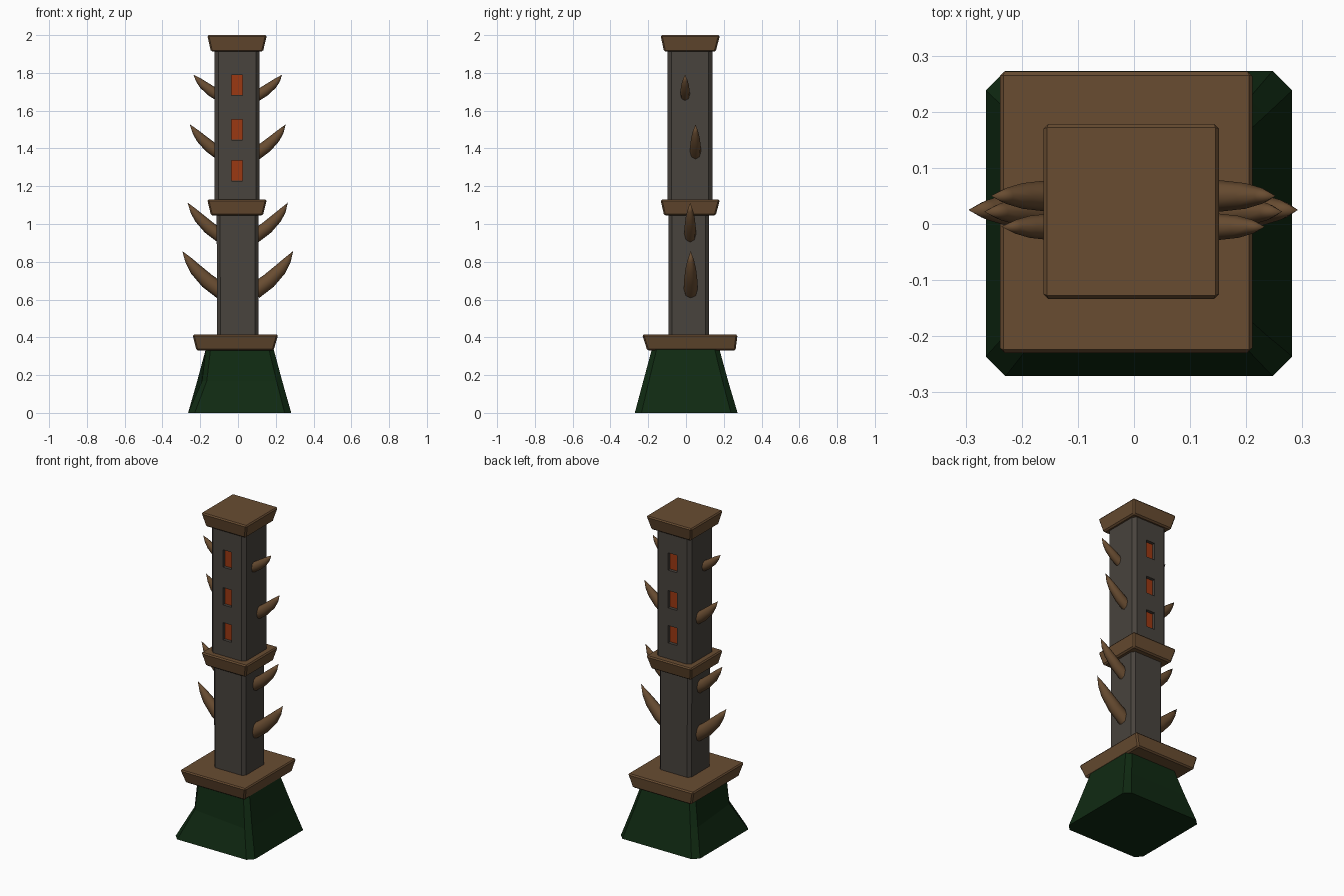
import bpy, bmesh
from mathutils import Vector
from math import cos, sin, pi

if "Cube" in bpy.data.objects:
    bpy.data.objects.remove(bpy.data.objects["Cube"])


def material(name, rgb):
    m = bpy.data.materials.new(name)
    m.diffuse_color = (*rgb, 1)
    m.use_nodes = True
    m.node_tree.nodes["Principled BSDF"].inputs["Base Color"].default_value = m.diffuse_color
    return m


WOOD = material("brown wood", (0.14, 0.073, 0.031))
STONE = material("grey stone", (0.065, 0.056, 0.047))
GREEN = material("dark green", (0.005, 0.023, 0.006))
GLOW = material("orange glow", (0.33, 0.04, 0.006))


def mesh_object(name, rings, mat, tip=None):
    """Skin a list of equal-length point rings; cap the ends (or close to a tip)."""
    bm = bmesh.new()
    loops = [[bm.verts.new(p) for p in r] for r in rings]
    n = len(loops[0])
    for a, b in zip(loops, loops[1:]):
        for i in range(n):
            j = (i + 1) % n
            bm.faces.new((a[i], a[j], b[j], b[i]))
    bm.faces.new(loops[0][::-1])
    if tip is None:
        bm.faces.new(loops[-1])
    else:
        t = bm.verts.new(tip)
        for i in range(n):
            bm.faces.new((loops[-1][i], loops[-1][(i + 1) % n], t))
    bmesh.ops.recalc_face_normals(bm, faces=bm.faces)
    me = bpy.data.meshes.new(name)
    bm.to_mesh(me)
    bm.free()
    me.materials.append(mat)
    ob = bpy.data.objects.new(name, me)
    bpy.context.collection.objects.link(ob)
    return ob


def rect(x0, x1, y0, y1, z, c=0.0):
    """Rectangle ring, with corners cut by c; starts at the front left corner."""
    if c == 0:
        return [(x0, y0, z), (x1, y0, z), (x1, y1, z), (x0, y1, z)]
    return [(x0, y0 + c, z), (x0 + c, y0, z), (x1 - c, y0, z), (x1, y0 + c, z),
            (x1, y1 - c, z), (x1 - c, y1, z), (x0 + c, y1, z), (x0, y1 - c, z)]


def box(name, x0, x1, y0, y1, z0, z1, mat):
    return mesh_object(name, [rect(x0, x1, y0, y1, z0), rect(x0, x1, y0, y1, z1)], mat)


# flared foot, with the front left corner worn inwards half way up
mid = rect(-0.217, 0.235, -0.227, 0.224, 0.165, 0.03)
mid[0] = (-0.19, -0.155, 0.17)
mid[1] = (-0.165, -0.19, 0.17)
mesh_object("foot", [rect(-0.264, 0.282, -0.271, 0.273, 0.0, 0.035), mid,
                     rect(-0.17, 0.188, -0.18, 0.176, 0.34, 0.025)], GREEN)

# flared wooden slabs
for name, lo, hi, z0, z1 in (
        ("lower_slab", (-0.22, 0.188, -0.205, 0.262), (-0.241, 0.213, -0.232, 0.273), 0.33, 0.415),
        ("middle_slab", (-0.143, 0.132, -0.116, 0.157), (-0.163, 0.153, -0.135, 0.18), 1.045, 1.13),
        ("top_slab", (-0.143, 0.132, -0.116, 0.157), (-0.163, 0.153, -0.135, 0.18), 1.912, 2.0)):
    slab = mesh_object(name, [rect(*lo, z0), rect(*hi, z1)], WOOD)
    bev = slab.modifiers.new("edge", 'BEVEL')
    bev.width = 0.008
    bev.segments = 1

# stone shafts
mesh_object("lower_shaft", [rect(-0.111, 0.108, -0.092, 0.122, 0.40, 0.018),
                            rect(-0.113, 0.108, -0.092, 0.122, 1.06, 0.018)], STONE)
Y0, Y1 = -0.098, 0.14
upper = mesh_object("upper_shaft", [rect(-0.124, 0.114, Y0, Y1, 1.12, 0.02),
                                    rect(-0.124, 0.114, Y0, Y1, 1.92, 0.02)], STONE)

# recessed glowing windows on the front and back
DEPTH = 0.022
for k, zc in enumerate((1.282, 1.50, 1.735)):
    z0, z1 = zc - 0.054, zc + 0.054
    for side, y, d in (("front", Y0, 1), ("back", Y1, -1)):
        ys = sorted((y - d * 0.03, y + d * DEPTH))
        cut = box(f"window_cutter_{side}_{k}", -0.035, 0.025, *ys, z0, z1, STONE)
        cut.hide_render = True
        cut.hide_viewport = False
        cut.display_type = 'WIRE'
        mod = upper.modifiers.new("window", 'BOOLEAN')
        mod.operation = 'DIFFERENCE'
        mod.solver = 'EXACT'
        mod.object = cut
        ps = sorted((y + d * (DEPTH + 0.002), y + d * (DEPTH - 0.004)))
        box(f"window_{side}_{k}", -0.034, 0.024, *ps, z0 + 0.001, z1 - 0.001, GLOW)

# curved spikes: base height, y, tip x, tip height, base radius
SPIKES = ((0.655, 0.025, 0.292, 0.857, 0.045),
          (0.945, 0.022, 0.264, 1.113, 0.038),
          (1.378, 0.05, 0.252, 1.527, 0.036),
          (1.683, -0.005, 0.233, 1.79, 0.031))
SIDES = 8
for k, (zb, y, tx, tz, r) in enumerate(SPIKES):
    for side, s in (("right", 1), ("left", -1)):
        p0, p2 = Vector((0.09, 0, zb - 0.01)), Vector((tx, 0, tz))
        p1 = Vector((0.09 + (tx - 0.09) * 0.65, 0, zb + (tz - zb) * 0.36))
        rings = []
        for t, f in ((0, 0.95), (0.3, 0.9), (0.6, 0.72), (0.8, 0.45)):
            c = p0 * (1 - t) ** 2 + p1 * 2 * t * (1 - t) + p2 * t * t
            d = ((p1 - p0) * (1 - t) + (p2 - p1) * t).normalized()
            up = Vector((-d.z, 0, d.x))
            ring = []
            for i in range(SIDES):
                a = 2 * pi * i / SIDES
                q = c + up * cos(a) * r * f + Vector((0, sin(a) * r * f * 0.88, 0))
                ring.append((q.x * s, q.y + y, q.z))
            rings.append(ring)
        ob = mesh_object(f"spike_{side}_{k}", rings, WOOD, tip=(tx * s - (0 if s > 0 else 0.003), y, tz))
        bpy.ops.object.select_all(action='DESELECT')
        ob.select_set(True)
        bpy.context.view_layer.objects.active = ob
        bpy.ops.object.shade_smooth_by_angle(angle=0.9)
